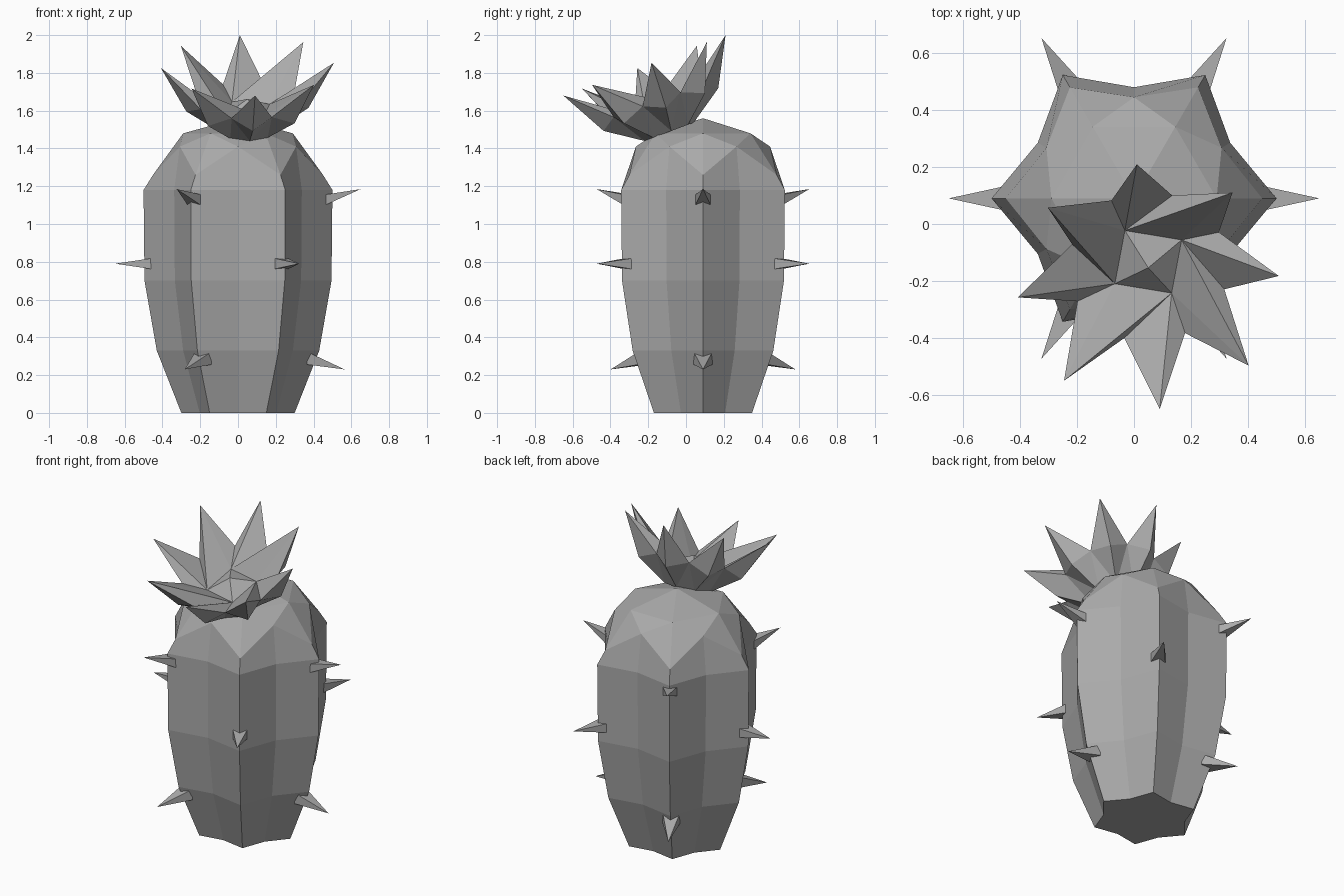
import bpy
import bmesh
from math import cos, sin, radians
from mathutils import Vector

if "Cube" in bpy.data.objects:
    bpy.data.objects.remove(bpy.data.objects["Cube"], do_unlink=True)

stone = bpy.data.materials.new("plain grey")
stone.use_nodes = True
GREY = (0.4, 0.4, 0.4, 1)
stone.diffuse_color = GREY
stone.node_tree.nodes["Principled BSDF"].inputs["Base Color"].default_value = GREY

BODY_Y = 0.09


def polar(r, deg, z):
    return Vector((r * cos(radians(deg)), r * sin(radians(deg)), z))


def finish(name, bm):
    """Turn a bmesh into a flat-shaded object."""
    bmesh.ops.recalc_face_normals(bm, faces=bm.faces)
    mesh = bpy.data.meshes.new(name)
    bm.to_mesh(mesh)
    bm.free()
    mesh.materials.append(stone)
    obj = bpy.data.objects.new(name, mesh)
    bpy.context.collection.objects.link(obj)
    return obj


# Ribbed body: six ridges alternating with six grooves
def build_body():
    bm = bmesh.new()
    vert = lambda r, deg, z: bm.verts.new(polar(r, deg, z) + Vector((0, BODY_Y, 0)))
    rings = []
    for z, r in [(0, 0.30), (0.33, 0.43), (0.7, 0.495), (1.18, 0.5)]:
        rings.append([vert(r if i % 2 == 0 else r * 0.78, 30 * i, z) for i in range(12)])
    # Shoulder: grooves climb higher than ridges
    rings.append([vert(0.45, 30 * i, 1.26) if i % 2 == 0 else vert(0.355, 30 * i, 1.41)
                  for i in range(12)])
    for low, high in zip(rings, rings[1:]):
        for i in range(12):
            j = (i + 1) % 12
            bm.faces.new((low[i], low[j], high[j], high[i]))
    bm.faces.new(rings[0][::-1])
    # Faceted dome
    crown = [vert(0.29, 60 * k, 1.48) for k in range(6)]
    apex = vert(0, 0, 1.56)
    top = rings[-1]
    for k in range(6):
        n = (k + 1) % 6
        ridge, groove, next_ridge = top[2 * k], top[2 * k + 1], top[(2 * k + 2) % 12]
        bm.faces.new((ridge, groove, crown[k]))
        bm.faces.new((groove, next_ridge, crown[n]))
        bm.faces.new((crown[k], groove, crown[n]))
        bm.faces.new((crown[k], crown[n], apex))
    finish("cactus_body", bm)


# Four-sided spike growing out of a ridge
def build_spike(name, deg, base, tip):
    bm = bmesh.new()
    out, side = polar(1, deg, 0), polar(1, deg + 90, 0)
    up = Vector((0, 0, 1))
    root = Vector((0, BODY_Y, 0))
    corners = [bm.verts.new(root + out * base[0] + side * 0.05 * s + up * (base[1] + 0.034 * t))
               for s, t in [(-1, -1), (1, -1), (1, 1), (-1, 1)]]
    point = bm.verts.new(root + out * tip[0] + up * tip[1])
    bm.faces.new(corners[::-1])
    for i in range(4):
        bm.faces.new((corners[i], corners[(i + 1) % 4], point))
    finish(name, bm)


# Eight-petal flower on an axis leaning forwards
def build_flower():
    bm = bmesh.new()
    centre = Vector((0.05, -0.22, 1.84))
    axis = Vector((0, -0.35, 0.94)).normalized()
    across = Vector((1, 0, 0))
    fwd = axis.cross(across)

    def vert(r, deg, h):
        p = polar(r, deg, h)
        return bm.verts.new(centre + across * p.x + fwd * p.y + axis * p.z)

    angles = [5 + 45 * i for i in range(8)]
    tips = [vert(0.46, a, 0) for a in angles]
    keels = [vert(0.325, a, -0.25) for a in angles]
    base = [vert(0.14, a, -0.375) for a in angles]
    notches = [vert(0.28, a + 22.5, -0.2) for a in angles]
    hearts = [vert(0.143, 35 + 90 * k, -0.25) for k in range(4)]
    middle = vert(0, 0, -0.19)

    for i in range(8):
        j = (i + 1) % 8
        before, after = notches[i - 1], notches[i]
        # Outer petal faces and cup
        bm.faces.new((tips[i], before, keels[i]))
        bm.faces.new((tips[i], keels[i], after))
        bm.faces.new((keels[i], base[i], after))
        bm.faces.new((after, base[i], base[j]))
        bm.faces.new((after, base[j], keels[j]))
        # Inner petal faces: every second petal spans two heart points
        k = i // 2
        first, last = hearts[k], hearts[(k + i % 2) % 4]
        bm.faces.new((before, tips[i], first))
        bm.faces.new((tips[i], after, last))
        if first != last:
            bm.faces.new((first, tips[i], last))
    for k in range(4):
        bm.faces.new((hearts[k], hearts[(k + 1) % 4], middle))
    bm.faces.new(base)
    finish("flower", bm)


build_body()
for n in range(3):
    build_spike(f"upper_spike_{n + 1}", 120 * n, (0.42, 1.115), (0.65, 1.185))
    build_spike(f"middle_spike_{n + 1}", 60 + 120 * n, (0.42, 0.79), (0.65, 0.79))
    build_spike(f"lower_spike_{n + 1}", 120 * n, (0.365, 0.29), (0.565, 0.23))
build_flower()
